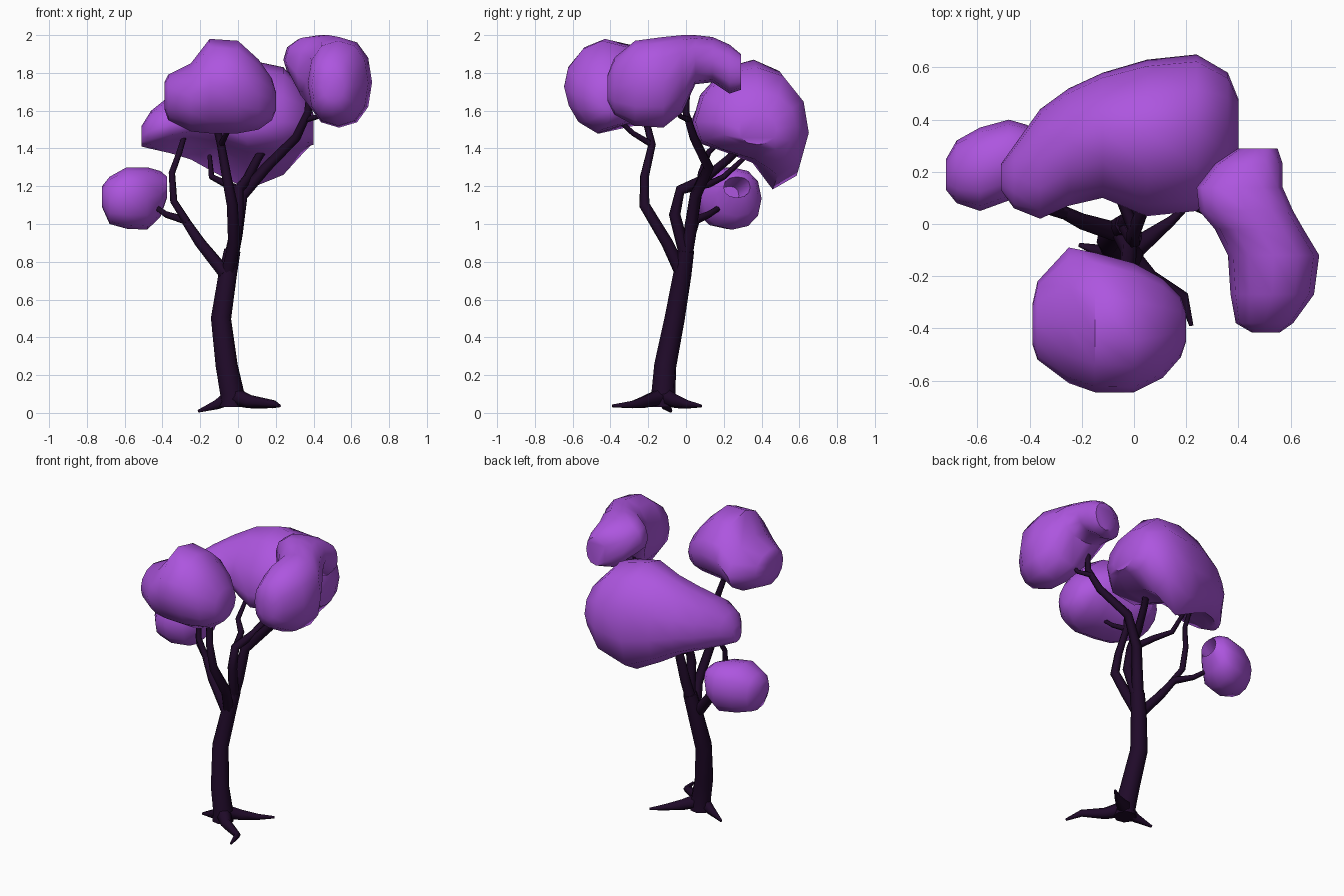
import bpy
import bmesh
import math
from mathutils import Vector

default_cube = bpy.data.objects.get("Cube")
if default_cube:
    bpy.data.objects.remove(default_cube, do_unlink=True)


def make_material(name, red, green, blue):
    material = bpy.data.materials.new(name)
    material.use_nodes = True
    colour = (red, green, blue, 1)
    material.diffuse_color = colour
    material.node_tree.nodes["Principled BSDF"].inputs["Base Color"].default_value = colour
    return material


BARK = make_material("dark plum bark", .014, .003, .022)
LEAVES = make_material("violet leaves", .42, .092, .74)


def loft(name, rings, material, sharp_angle):
    """Skin a list of equal-sized point rings into one closed object."""
    bm = bmesh.new()
    loops = [[bm.verts.new(point) for point in ring] for ring in rings]
    for lower, upper in zip(loops, loops[1:]):
        count = len(lower)
        for i in range(count):
            j = (i + 1) % count
            bm.faces.new((lower[i], lower[j], upper[j], upper[i]))
    bm.faces.new(loops[0])
    bm.faces.new(loops[-1])
    bmesh.ops.recalc_face_normals(bm, faces=bm.faces)
    mesh = bpy.data.meshes.new(name)
    bm.to_mesh(mesh)
    bm.free()
    mesh.materials.append(material)
    part = bpy.data.objects.new(name, mesh)
    bpy.context.collection.objects.link(part)
    bpy.ops.object.select_all(action="DESELECT")
    part.select_set(True)
    bpy.context.view_layer.objects.active = part
    bpy.ops.object.shade_smooth_by_angle(angle=math.radians(sharp_angle))
    return part


def limb(name, start_radius, end_radius, path, sides=6):
    """Tapered tube that follows a path without twisting."""
    points = [Vector(point) for point in path]
    last = len(points) - 1
    side = Vector((1, .2, 0))
    rings = []
    for i, point in enumerate(points):
        tangent = (points[min(i + 1, last)] - points[max(i - 1, 0)]).normalized()
        side = (side - tangent * side.dot(tangent)).normalized()
        other = tangent.cross(side)
        radius = start_radius + (end_radius - start_radius) * i / last
        ring = []
        for k in range(sides):
            angle = math.tau * k / sides
            ring.append(point + (side * math.cos(angle) + other * math.sin(angle)) * radius)
        rings.append(ring)
    return loft(name, rings, BARK, 65)


def soften(value):
    """Push a sine or cosine outward for a boxier oval."""
    return math.copysign(abs(value) ** .88, value)


# Unit cross-sections: a boxy oval, a forward-leaning dome,
# and a canopy that overhangs a hollow
OVAL = [Vector((soften(math.cos(math.tau * k / 12)), soften(math.sin(math.tau * k / 12))))
        for k in range(12)]
DOME = [Vector(point) for point in (
    (1, .1), (.85, .45), (.4, .85), (-.2, 1), (-.6, .82), (-.92, .4),
    (-1, 0), (-.9, -.4), (-.7, -.75), (-.3, -1), (.3, -.8), (.8, -.4))]
CANOPY = [Vector(point) for point in (
    (1, -.28), (.92, .3), (.55, .82), (.1, 1), (-.4, .88), (-.85, .45),
    (-1, 0), (-.9, -.25), (-.4, -.38), (.08, -.55), (.42, -1), (.85, -.8))]


def leaf_clump(name, axis, sections, middle_shape=OVAL):
    """Loft of sections, each (position, low side, high side, bottom, top),
    oval at both ends and blending to the given shape in the middle."""
    last = len(sections) - 1
    rings = []
    for n, (position, low, high, bottom, top) in enumerate(sections):
        blend = math.sin(math.pi * n / last)
        ring = []
        for oval_point, middle_point in zip(OVAL, middle_shape):
            unit = oval_point.lerp(middle_point, blend)
            across = (low + high) / 2 + (high - low) / 2 * unit.x
            height = (bottom + top) / 2 + (top - bottom) / 2 * unit.y
            if axis == "x":
                ring.append((position, across, height))
            else:
                ring.append((across, position, height))
        rings.append(ring)
    return loft(name, rings, LEAVES, 50)


# Trunk
limb("trunk", .07, .044, [
    (-.03, -.12, .03), (-.03, -.12, .1), (-.06, -.11, .25),
    (-.09, -.06, .5), (-.055, -.02, .73), (-.03, 0, .86)], sides=8)

# Roots
limb("front_root", .05, .008, [
    (-.03, -.12, .09), (.06, -.21, .06), (.19, -.28, .045), (.22, -.39, .037)])
limb("left_root", .05, .008, [
    (-.03, -.12, .09), (.06, -.05, .06), (.14, .01, .045), (.22, .08, .037)])
limb("right_root", .05, .008, [
    (-.03, -.12, .09), (-.11, -.11, .045), (-.21, -.08, .009)])

# Branches reaching the left clump
limb("left_branch", .04, .016, [
    (-.055, -.02, .73), (-.01, .02, .95), (.02, .05, 1.15), (.15, .12, 1.3),
    (.31, .04, 1.46), (.37, 0, 1.59), (.39, .01, 1.8)])
limb("left_twig", .017, .01, [
    (.35, .02, 1.55), (.43, -.03, 1.57), (.46, -.08, 1.66)])

# Branches reaching the front clump
limb("front_branch", .037, .018, [
    (-.055, -.02, .73), (-.02, -.1, .9), (-.03, -.22, 1.1),
    (-.06, -.22, 1.25), (-.09, -.18, 1.42), (-.13, -.22, 1.58)])
limb("front_twig", .018, .012, [
    (-.09, -.18, 1.42), (-.06, -.28, 1.48), (-.04, -.39, 1.58)])

# Branches reaching the back clump
limb("back_branch", .035, .02, [
    (-.03, 0, .82), (0, -.06, 1.05), (0, -.03, 1.18),
    (.05, .1, 1.24), (.1, .22, 1.34), (.17, .34, 1.45)])
limb("back_twig", .024, .012, [
    (0, -.02, 1.18), (-.06, .12, 1.21), (-.14, .2, 1.25), (-.15, .32, 1.36)])

# Branches reaching the right side
limb("right_branch", .037, .012, [
    (-.07, -.03, .74), (-.2, .01, .9), (-.28, .05, 1.02),
    (-.38, .12, 1.05), (-.48, .23, 1.12)])
limb("right_twig", .022, .013, [
    (-.27, .04, 1.01), (-.34, .06, 1.12), (-.35, .08, 1.27),
    (-.31, .12, 1.38), (-.28, .22, 1.48)])

# Leaf clumps
leaf_clump("front_leaves", "x", [
    (-.39, -.46, -.31, 1.61, 1.75), (-.37, -.52, -.22, 1.55, 1.79),
    (-.25, -.61, -.09, 1.49, 1.85), (-.15, -.645, -.11, 1.48, 1.98),
    (0, -.645, -.15, 1.48, 1.97), (.11, -.59, -.21, 1.5, 1.87),
    (.18, -.51, -.28, 1.55, 1.77), (.2, -.45, -.34, 1.6, 1.7)], DOME)

leaf_clump("left_leaves", "y", [
    (-.415, .45, .56, 1.65, 1.79), (-.38, .39, .61, 1.58, 1.88),
    (-.27, .37, .69, 1.52, 1.97), (-.12, .36, .71, 1.51, 1.99),
    (-.02, .31, .65, 1.59, 2), (.05, .25, .61, 1.74, 2),
    (.14, .24, .57, 1.75, 1.99), (.23, .31, .57, 1.69, 1.95),
    (.29, .4, .55, 1.71, 1.9)])

leaf_clump("back_leaves", "x", [
    (-.51, .13, .23, 1.41, 1.52), (-.46, .06, .3, 1.39, 1.6),
    (-.36, .02, .44, 1.37, 1.68), (-.25, .07, .52, 1.34, 1.75),
    (-.12, .1, .58, 1.27, 1.82), (.05, .03, .63, 1.18, 1.87),
    (.24, .05, .65, 1.25, 1.83), (.36, .17, .58, 1.38, 1.7),
    (.4, .28, .48, 1.42, 1.58)], CANOPY)

# This clump ends in a rim that folds back into a cup around its branch
leaf_clump("right_leaves", "x", [
    (-.72, .13, .25, 1.09, 1.2), (-.68, .08, .32, 1, 1.25),
    (-.59, .05, .37, .975, 1.3), (-.48, .09, .4, .97, 1.3),
    (-.41, .16, .38, 1.04, 1.28), (-.375, .2, .34, 1.14, 1.25),
    (-.48, .18, .28, 1.1, 1.2)])
